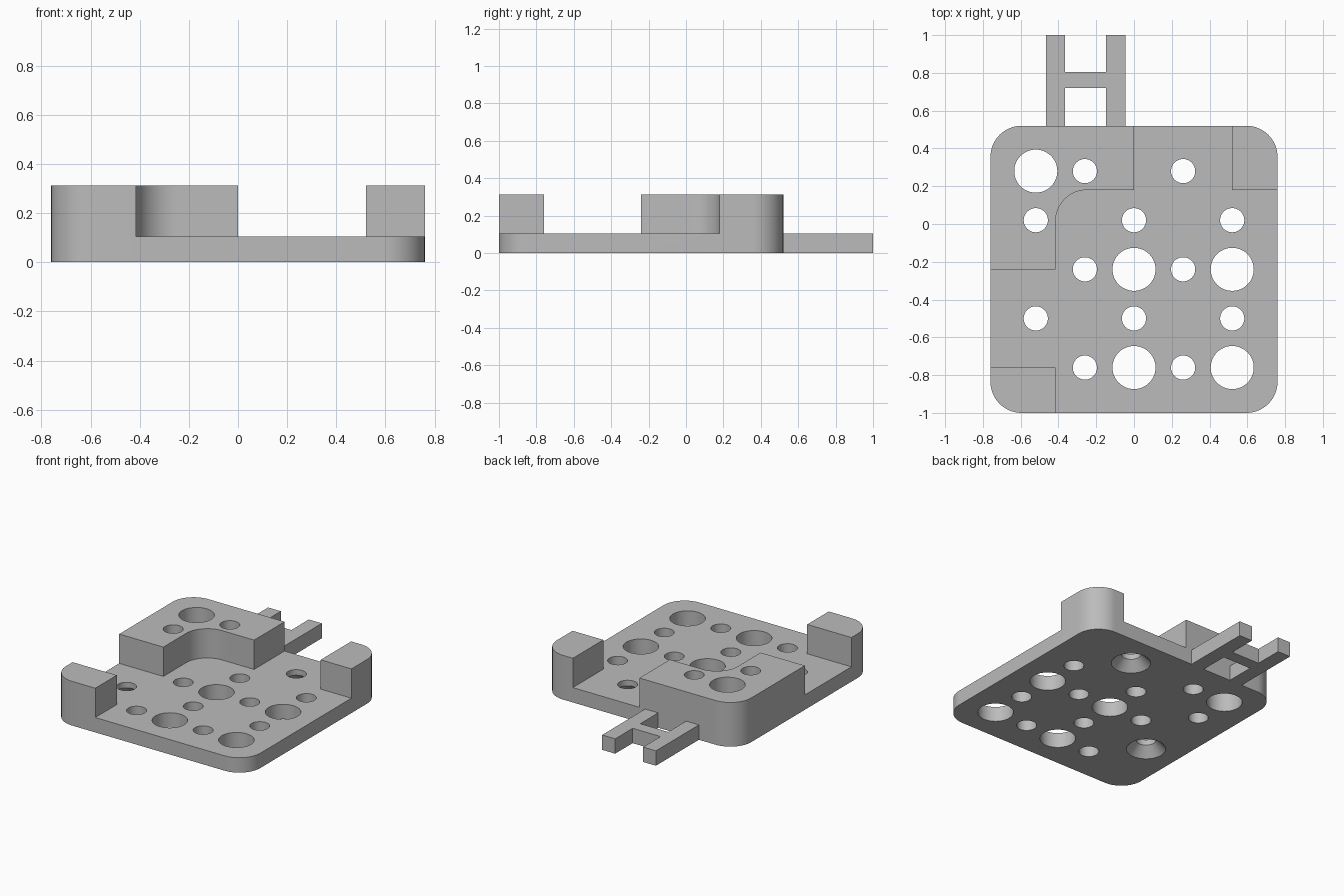
import bpy
import bmesh
from math import sin, cos, pi

cube = bpy.data.objects.get("Cube")
if cube:
    bpy.data.objects.remove(cube, do_unlink=True)

grey = bpy.data.materials.new("light grey")
grey.use_nodes = True
colour = (0.5, 0.5, 0.5, 1)
grey.diffuse_color = colour
grey.node_tree.nodes["Principled BSDF"].inputs["Base Color"].default_value = colour

W, BACK, FRONT = 0.76, 0.52, -1.0    # plate extents
R = 0.165                            # corner radius
THICK, TALL = 0.105, 0.312
PITCH = 0.26                         # hole grid spacing


def finish(name, bm):
    bmesh.ops.recalc_face_normals(bm, faces=bm.faces)
    mesh = bpy.data.meshes.new(name)
    bm.to_mesh(mesh)
    bm.free()
    mesh.materials.append(grey)
    obj = bpy.data.objects.new(name, mesh)
    bpy.context.collection.objects.link(obj)
    return obj


def prism(name, outline, z0, z1):
    """Extrude a flat outline upwards."""
    bm = bmesh.new()
    face = bm.faces.new([bm.verts.new((x, y, z0)) for x, y in outline])
    top = bmesh.ops.extrude_face_region(bm, geom=[face])["geom"]
    verts = [v for v in top if isinstance(v, bmesh.types.BMVert)]
    bmesh.ops.translate(bm, verts=verts, vec=(0, 0, z1 - z0))
    return finish(name, bm)


def box(name, x0, x1, y0, y1, z1):
    return prism(name, [(x0, y0), (x1, y0), (x1, y1), (x0, y1)], 0, z1)


def arc(cx, cy, start, end, steps=16):
    angles = [start + (end - start) * i / steps for i in range(steps + 1)]
    return [(cx + R * cos(a), cy + R * sin(a)) for a in angles]


def drill(x, y, r0, r1, z0, z1):
    bm = bmesh.new()
    bmesh.ops.create_cone(bm, cap_ends=True, segments=48, radius1=r0,
                          radius2=r1, depth=z1 - z0)
    bmesh.ops.translate(bm, verts=bm.verts, vec=(x, y, (z0 + z1) / 2))
    return finish("drill", bm)


def combine(target, other, operation):
    mod = target.modifiers.new("combine", 'BOOLEAN')
    mod.operation = operation
    mod.solver = 'EXACT'
    mod.object = other
    bpy.context.view_layer.objects.active = target
    bpy.ops.object.modifier_apply(modifier=mod.name)
    bpy.data.objects.remove(other, do_unlink=True)


# Rounded corners of the plate, shared with the raised blocks
front_right = arc(-W + R, FRONT + R, pi, 1.5 * pi)
front_left = arc(W - R, FRONT + R, 1.5 * pi, 2 * pi)
back_left = arc(W - R, BACK - R, 0, 0.5 * pi)
back_right = arc(-W + R, BACK - R, 0.5 * pi, pi)
plate = prism("base_plate", front_right + front_left + back_left + back_right, 0, THICK)

# Raised blocks: curved L at the back right, posts on two other corners
INNER, LEDGE = -0.415, 0.18
inner_curve = arc(INNER + R, LEDGE - R, pi, 0.5 * pi)
parts = [
    prism("corner_block", back_right + [(-W, -0.24), (INNER, -0.24)]
          + inner_curve + [(0, LEDGE), (0, BACK)], 0, TALL),
    prism("front_post", front_right + [(INNER, FRONT), (INNER, -0.76), (-W, -0.76)], 0, TALL),
    prism("back_post", back_left + [(BACK, BACK), (BACK, LEDGE), (W, LEDGE)], 0, TALL),
    # H-shaped tab: two rails and a crossbar
    box("outer_rail", -0.465, -0.365, 0.45, 1, THICK),
    box("inner_rail", -0.147, -0.045, 0.45, 1, THICK),
    box("crossbar", -0.4, -0.1, 0.72, 0.805, THICK),
]
for part in parts:
    combine(plate, part, 'UNION')

# Holes on a checkerboard grid: wide, narrow and countersunk from below
wide = [(-2, 2), (0, 0), (2, 0), (0, -2), (2, -2)]
countersunk = [(1, 2), (-2, -1)]
narrow = [(-1, 2), (-2, 1), (0, 1), (2, 1), (-1, 0), (1, 0),
          (0, -1), (2, -1), (-1, -2), (1, -2)] + countersunk
for spots, radius in ((wide, 0.114), (narrow, 0.064)):
    for i, j in spots:
        combine(plate, drill(i * PITCH, j * PITCH - 0.24, radius, radius, -0.1, 0.4), 'DIFFERENCE')
for i, j in countersunk:
    combine(plate, drill(i * PITCH, j * PITCH - 0.24, 0.145, 0.06, -0.02, 0.07), 'DIFFERENCE')

# Clean coplanar seams and shade
bm = bmesh.new()
bm.from_mesh(plate.data)
bmesh.ops.remove_doubles(bm, verts=bm.verts, dist=0.0005)
bmesh.ops.dissolve_limit(bm, angle_limit=0.01, verts=bm.verts, edges=bm.edges)
bm.to_mesh(plate.data)
bm.free()
bpy.ops.object.select_all(action='DESELECT')
plate.select_set(True)
bpy.context.view_layer.objects.active = plate
bpy.ops.object.shade_smooth_by_angle(angle=0.5)
